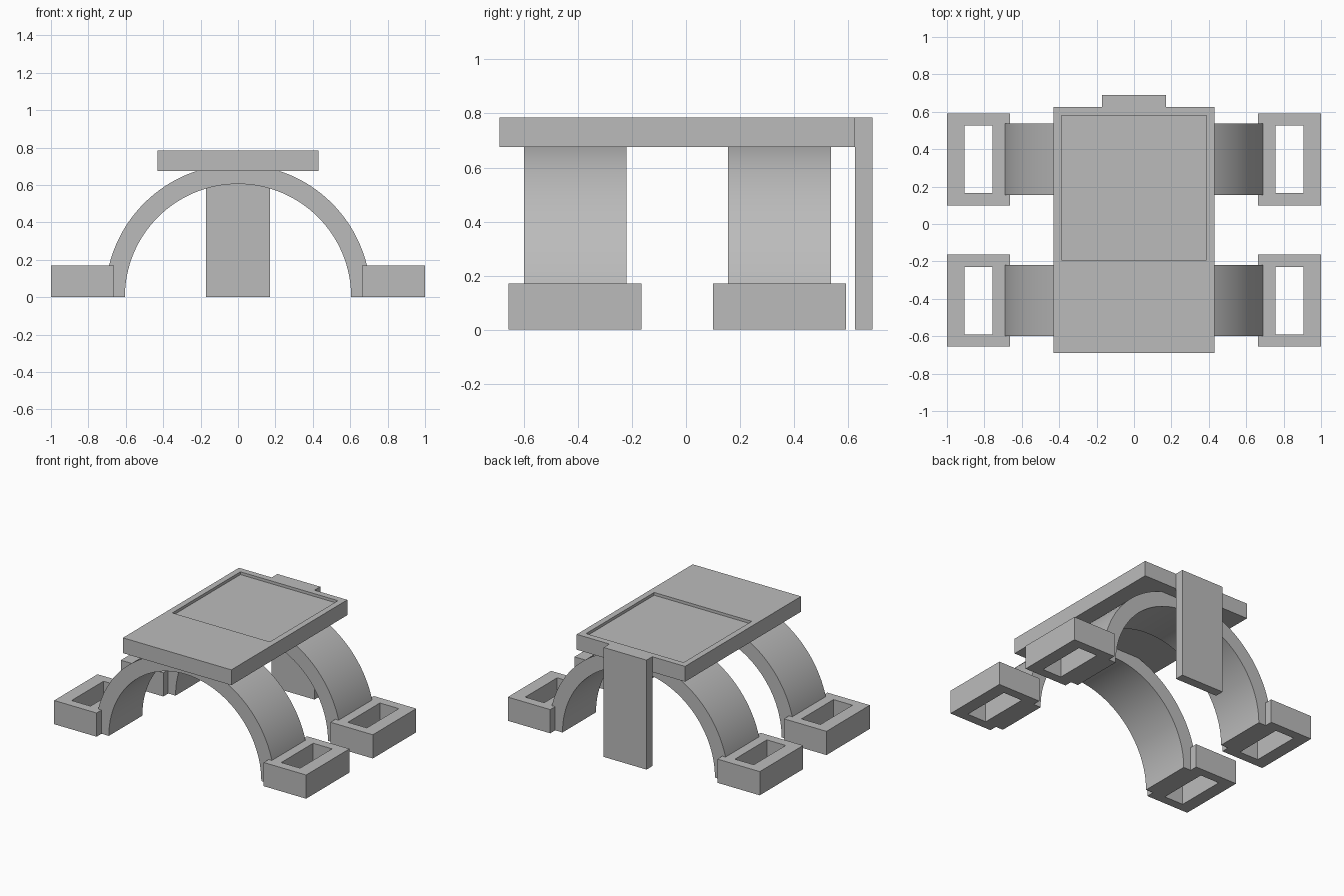
import bpy
import bmesh
from math import cos, sin, pi, radians

start_cube = bpy.data.objects.get("Cube")
if start_cube:
    bpy.data.objects.remove(start_cube, do_unlink=True)

grey = bpy.data.materials.new("plain_grey")
grey.use_nodes = True
colour = (0.5, 0.5, 0.5, 1)
grey.diffuse_color = colour
grey.node_tree.nodes["Principled BSDF"].inputs["Base Color"].default_value = colour


def loft(name, rings, cyclic=False, smooth=False):
    """Join successive four-point rings; cap the ends unless cyclic."""
    bm = bmesh.new()
    loops = [[bm.verts.new(p) for p in ring] for ring in rings]
    pairs = list(zip(loops, loops[1:]))
    if cyclic:
        pairs.append((loops[-1], loops[0]))
    else:
        bm.faces.new(loops[0])
        bm.faces.new(loops[-1])
    for a, b in pairs:
        for i in range(4):
            j = (i + 1) % 4
            bm.faces.new((a[i], a[j], b[j], b[i]))
    bmesh.ops.recalc_face_normals(bm, faces=bm.faces)
    mesh = bpy.data.meshes.new(name)
    bm.to_mesh(mesh)
    bm.free()
    mesh.materials.append(grey)
    obj = bpy.data.objects.new(name, mesh)
    bpy.context.collection.objects.link(obj)
    if smooth:
        bpy.ops.object.select_all(action="DESELECT")
        obj.select_set(True)
        bpy.context.view_layer.objects.active = obj
        bpy.ops.object.shade_smooth_by_angle(angle=radians(30))
    return obj


def rect(x0, x1, y0, y1, z):
    return [(x0, y0, z), (x1, y0, z), (x1, y1, z), (x0, y1, z)]


def arch(name, y0, y1, inner=0.605, outer=0.71, steps=64):
    rings = []
    for k in range(steps + 1):
        c, s = cos(pi * k / steps), sin(pi * k / steps)
        rings.append([(r * c, y, r * s) for r, y in
                      ((inner, y0), (outer, y0), (outer, y1), (inner, y1))])
    return loft(name, rings, smooth=True)


# Top slab with a shallow rectangular recess
BOTTOM, TOP = 0.675, 0.785
slab = (-0.43, 0.43, -0.69, 0.625)
recess = (-0.387, 0.387, -0.192, 0.58)
loft("top_slab", [rect(*slab, BOTTOM), rect(*slab, TOP),
                  rect(*recess, TOP), rect(*recess, TOP - 0.02)])

# Upright panel at the back
panel = (-0.17, 0.17, 0.625, 0.69)
loft("back_panel", [rect(*panel, 0), rect(*panel, TOP)])

# Two arches, each standing in a pair of hollow feet
FOOT_HEIGHT = 0.17
for end, middle in (("front", -0.41), ("back", 0.346)):
    arch(end + "_arch", middle - 0.19, middle + 0.19)
    for side, s in (("left", 1), ("right", -1)):
        outer = (s * 0.663, s * 1.0, middle - 0.246, middle + 0.246)
        hole = (s * 0.757, s * 0.907, middle - 0.181, middle + 0.181)
        loft(f"{end}_{side}_foot",
             [rect(*outer, 0), rect(*outer, FOOT_HEIGHT),
              rect(*hole, FOOT_HEIGHT), rect(*hole, 0)], cyclic=True)
